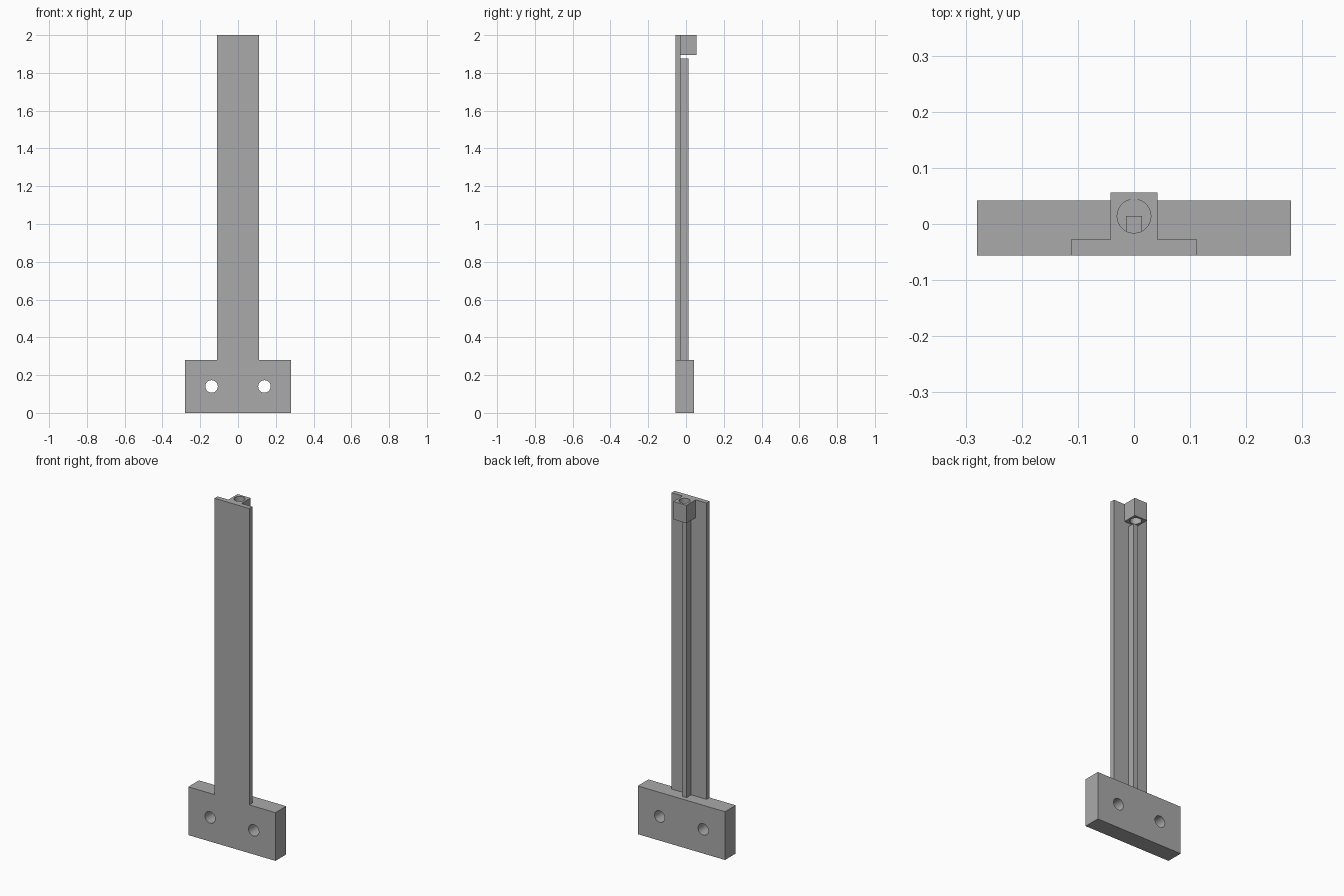
import bpy
import math

default_cube = bpy.data.objects.get("Cube")
if default_cube:
    bpy.data.objects.remove(default_cube, do_unlink=True)

# Single plain grey finish
grey = bpy.data.materials.new("plain_grey")
grey.use_nodes = True
colour = (0.4, 0.4, 0.4, 1)
grey.diffuse_color = colour
grey.node_tree.nodes["Principled BSDF"].inputs["Base Color"].default_value = colour

FRONT, PLATE_BACK = -0.056, -0.028
BASE_TOP, TOP = 0.28, 2.0


def box(name, half_width, y0, y1, z0, z1):
    """Box centred on x = 0."""
    bpy.ops.mesh.primitive_cube_add(size=1, location=(0, (y0 + y1) / 2, (z0 + z1) / 2))
    ob = bpy.context.object
    ob.name = name
    ob.scale = (2 * half_width, y1 - y0, z1 - z0)
    bpy.ops.object.transform_apply(location=True, rotation=True, scale=True)
    ob.data.materials.append(grey)
    return ob


def cylinder_cutter(name, radius, location, tilt=0):
    bpy.ops.mesh.primitive_cylinder_add(vertices=48, radius=radius, depth=0.4,
                                        location=location, rotation=(tilt, 0, 0))
    ob = bpy.context.object
    ob.name = name
    ob.data.materials.append(grey)
    return ob


def combine(target, tool, operation):
    """Apply a boolean and discard the tool."""
    mod = target.modifiers.new(operation.lower(), "BOOLEAN")
    mod.operation, mod.object, mod.solver = operation, tool, "EXACT"
    bpy.context.view_layer.objects.active = target
    bpy.ops.object.modifier_apply(modifier=mod.name)
    bpy.data.objects.remove(tool, do_unlink=True)


# Mounting base, upright plate, stiffening rib and guide block
bracket = box("upright_bracket", 0.28, FRONT, 0.042, 0, BASE_TOP)
plate = box("upright_plate", 0.112, FRONT, PLATE_BACK, BASE_TOP, TOP)
rib = box("back_rib", 0.014, PLATE_BACK, 0.014, BASE_TOP, 1.876)
block = box("guide_block", 0.042, PLATE_BACK, 0.056, 1.896, TOP)

# Vertical bore through the guide block
combine(block, cylinder_cutter("block_bore", 0.03, (0, 0.014, 1.95)), "DIFFERENCE")

# Pair of screw holes through the base
for side in (-1, 1):
    hole = cylinder_cutter("screw_hole", 0.033, (side * 0.14, 0, 0.14), math.pi / 2)
    combine(bracket, hole, "DIFFERENCE")

# Fuse everything into one solid piece
for part in (plate, rib, block):
    combine(bracket, part, "UNION")

bpy.ops.object.select_all(action="DESELECT")
bracket.select_set(True)
bpy.context.view_layer.objects.active = bracket
bpy.ops.object.shade_smooth_by_angle(angle=math.radians(30))
